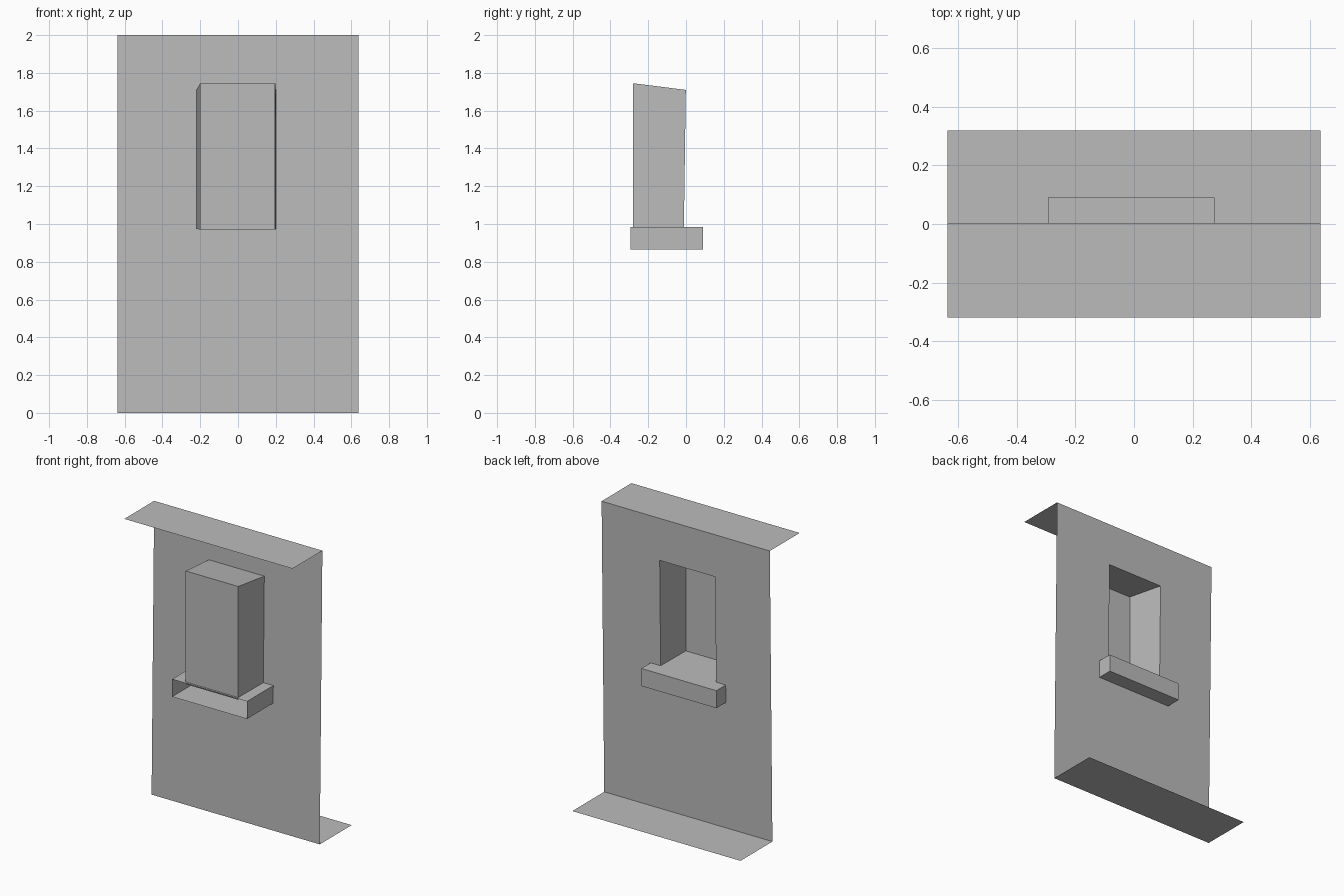
import bpy, bmesh

cube = bpy.data.objects.get("Cube")
if cube:
    bpy.data.objects.remove(cube)

# Single plaster colour
grey = bpy.data.materials.new("plain_grey")
grey.use_nodes = True
colour = (0.5, 0.5, 0.5, 1)
grey.diffuse_color = colour
grey.node_tree.nodes["Principled BSDF"].inputs["Base Color"].default_value = colour

HALF_W, HALF_D, HEIGHT = 0.637, 0.32, 2.0


def wall_y(z):
    """The wall leans slightly: its foot is further forward."""
    return -0.025 + 0.014 * z


def loop(x0, x1, z0, z1, y):
    """Four corners of an upright rectangle; y is a function of z."""
    return [(x, y(z), z) for x, z in ((x0, z0), (x1, z0), (x1, z1), (x0, z1))]


def bridge(bm, a, b, sides=range(4)):
    """Join two four-cornered loops with quads."""
    for i in sides:
        j = (i + 1) % 4
        bm.faces.new((a[i], a[j], b[j], b[i]))


def finish(name, bm):
    mesh = bpy.data.meshes.new(name)
    bm.to_mesh(mesh)
    bm.free()
    mesh.materials.append(grey)
    ob = bpy.data.objects.new(name, mesh)
    bpy.context.collection.objects.link(ob)
    return ob


def verts(bm, points):
    return [bm.verts.new(p) for p in points]


# Wall sheet around the window opening
opening = loop(-0.22, 0.2, 0.975, 1.71, wall_y)
bm = bmesh.new()
bridge(bm, verts(bm, loop(-HALF_W, HALF_W, 0, HEIGHT, wall_y)), verts(bm, opening))
finish("wall", bm)

# Window recess: sides, sloping top and pane; the sill is its floor
bm = bmesh.new()
rim = verts(bm, opening)
pane = verts(bm, loop(-0.2, 0.197, 0.97, 1.745, lambda z: -0.28))
bridge(bm, rim, pane, sides=(1, 2, 3))
bm.faces.new(pane)
finish("window_recess", bm)

# Sill: box left open at the front
bm = bmesh.new()
front = verts(bm, loop(-0.293, 0.275, 0.865, 0.985, lambda z: -0.295))
back = verts(bm, loop(-0.293, 0.275, 0.865, 0.985, lambda z: 0.09))
bridge(bm, front, back)
bm.faces.new(reversed(back))
finish("window_sill", bm)

# Ground strip runs backwards, roof strip runs forwards
for name, z, edge in (("ground_strip", 0, HALF_D), ("roof_strip", HEIGHT, -HALF_D)):
    bm = bmesh.new()
    y0, y1 = sorted((wall_y(z), edge))
    bm.faces.new(verts(bm, [(-HALF_W, y0, z), (HALF_W, y0, z),
                            (HALF_W, y1, z), (-HALF_W, y1, z)]))
    finish(name, bm)
